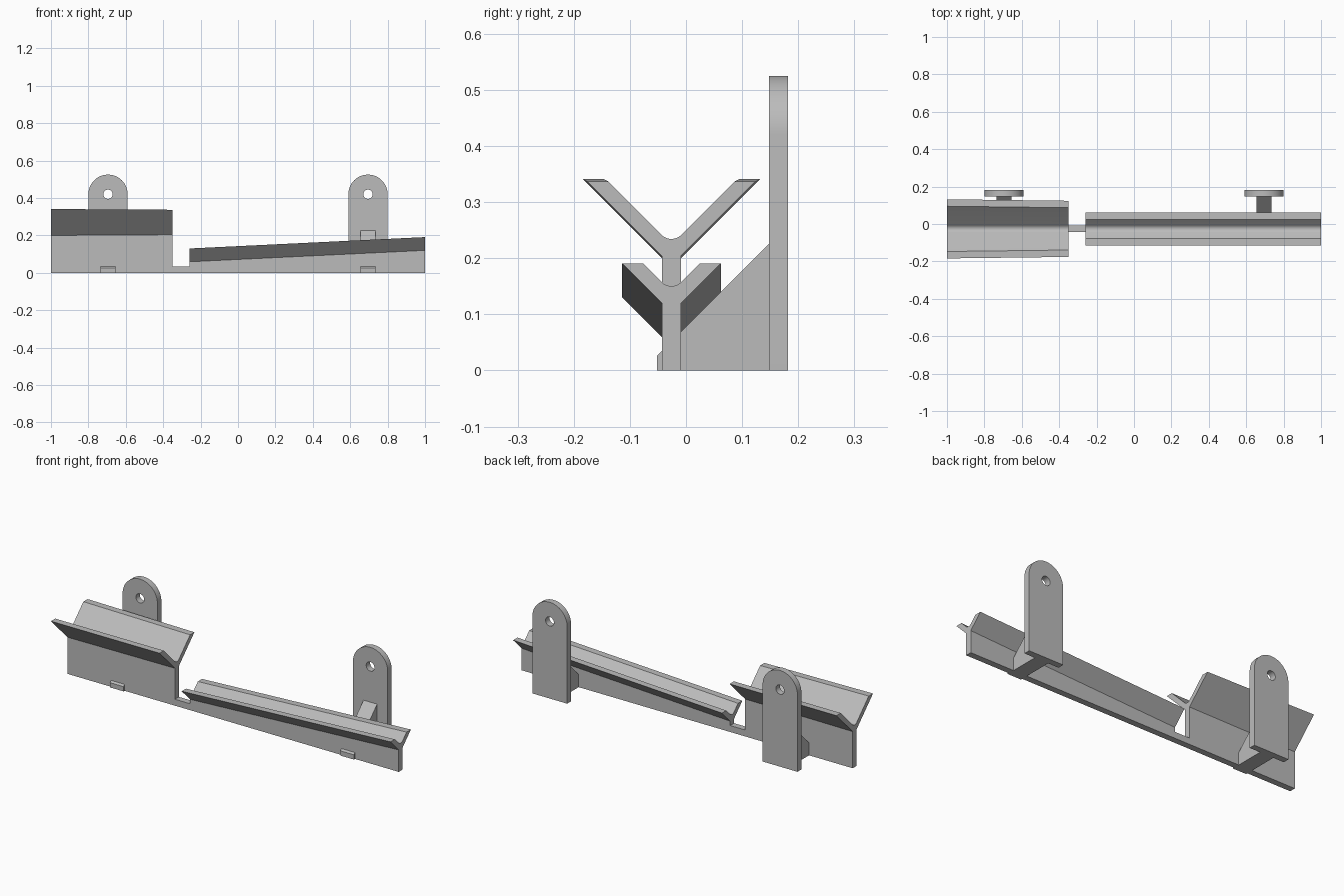
import bpy, bmesh, math

if "Cube" in bpy.data.objects:
    bpy.data.objects.remove(bpy.data.objects["Cube"])

WEB_Y, WEB_W = -0.026, 0.034      # centre and thickness of the upright web

grey = bpy.data.materials.new("grey_plastic")
grey.diffuse_color = (0.5, 0.5, 0.5, 1)
grey.use_nodes = True
grey.node_tree.nodes["Principled BSDF"].inputs["Base Color"].default_value = grey.diffuse_color


def finish(obj):
    obj.data.materials.clear()
    obj.data.materials.append(grey)
    bpy.ops.object.select_all(action='DESELECT')
    obj.select_set(True)
    bpy.context.view_layer.objects.active = obj
    bpy.ops.object.shade_smooth_by_angle(angle=math.radians(30))


def loft(name, x0, section0, x1, section1):
    """Solid between two matching (y, z) outlines at x0 and x1."""
    bm = bmesh.new()
    a = [bm.verts.new((x0, y, z)) for y, z in section0]
    b = [bm.verts.new((x1, y, z)) for y, z in section1]
    n = len(a)
    bm.faces.new(a)
    bm.faces.new(b)
    for i in range(n):
        j = (i + 1) % n
        bm.faces.new((a[i], a[j], b[j], b[i]))
    bmesh.ops.recalc_face_normals(bm, faces=bm.faces)
    mesh = bpy.data.meshes.new(name)
    bm.to_mesh(mesh)
    bm.free()
    obj = bpy.data.objects.new(name, mesh)
    bpy.context.collection.objects.link(obj)
    finish(obj)


def y_section(corner, top, arm=0.037, r=0.025):
    """Y outline: web, 45 degree arms cut level at the top, rounded valley."""
    h = WEB_W / 2
    under = corner - h                     # where the undersides would meet
    valley = under + arm                   # where the inner sides would meet
    right = [(h, 0), (h, corner), (top - under, top), (top - valley, top)]
    centre = valley + r * math.sqrt(2)
    arc = [(r * math.sin(t), centre - r * math.cos(t))
           for t in (math.radians(45 - 90 * i / 12) for i in range(13))]
    left = [(-y, z) for y, z in reversed(right)]
    return [(WEB_Y + y, z) for y, z in right + arc + left]


def hanger_plate(name, x):
    """Upright plate with a round top and a screw hole."""
    w, zc, hole = 0.105, 0.42, 0.025
    outline = [(-w, 0), (w, 0)] + [(w * math.cos(math.pi * i / 32), zc + w * math.sin(math.pi * i / 32))
                                   for i in range(33)]
    ring = [(hole * math.cos(math.tau * i / 32), zc + hole * math.sin(math.tau * i / 32))
            for i in range(32)]
    curve = bpy.data.curves.new(name, 'CURVE')
    curve.dimensions, curve.fill_mode, curve.extrude = '2D', 'BOTH', 0.017
    for pts in (outline, ring):
        s = curve.splines.new('POLY')
        s.points.add(len(pts) - 1)
        for p, (u, v) in zip(s.points, pts):
            p.co = (u, v, 0, 1)
        s.use_cyclic_u = True
    obj = bpy.data.objects.new(name, curve)
    obj.location = (x, 0.165, 0)
    obj.rotation_euler = (math.pi / 2, 0, 0)
    bpy.context.collection.objects.link(obj)
    bpy.ops.object.select_all(action='DESELECT')
    obj.select_set(True)
    bpy.context.view_layer.objects.active = obj
    bpy.ops.object.convert(target='MESH')
    finish(bpy.context.view_layer.objects.active)


# Troughs on their webs
loft("upper_trough", -1.0, y_section(0.200, 0.341), -0.35, y_section(0.204, 0.337))
loft("lower_trough", -0.26, y_section(0.059, 0.130), 1.0, y_section(0.120, 0.191))

# Low strip joining the two webs
y0, y1 = WEB_Y - WEB_W / 2, WEB_Y + WEB_W / 2
strip = [(y0, 0), (y1, 0), (y1, 0.035), (y0, 0.035)]
loft("joining_strip", -0.35, strip, -0.26, strip)

# Wall hangers with sloped support brackets passing through the web
bracket = [(-0.052, 0), (0.149, 0), (0.149, 0.227), (-0.052, 0.026)]
for side, x in (("left", -0.695), ("right", 0.695)):
    loft(side + "_bracket", x - 0.041, bracket, x + 0.041, bracket)
    hanger_plate(side + "_hanger_plate", x)
